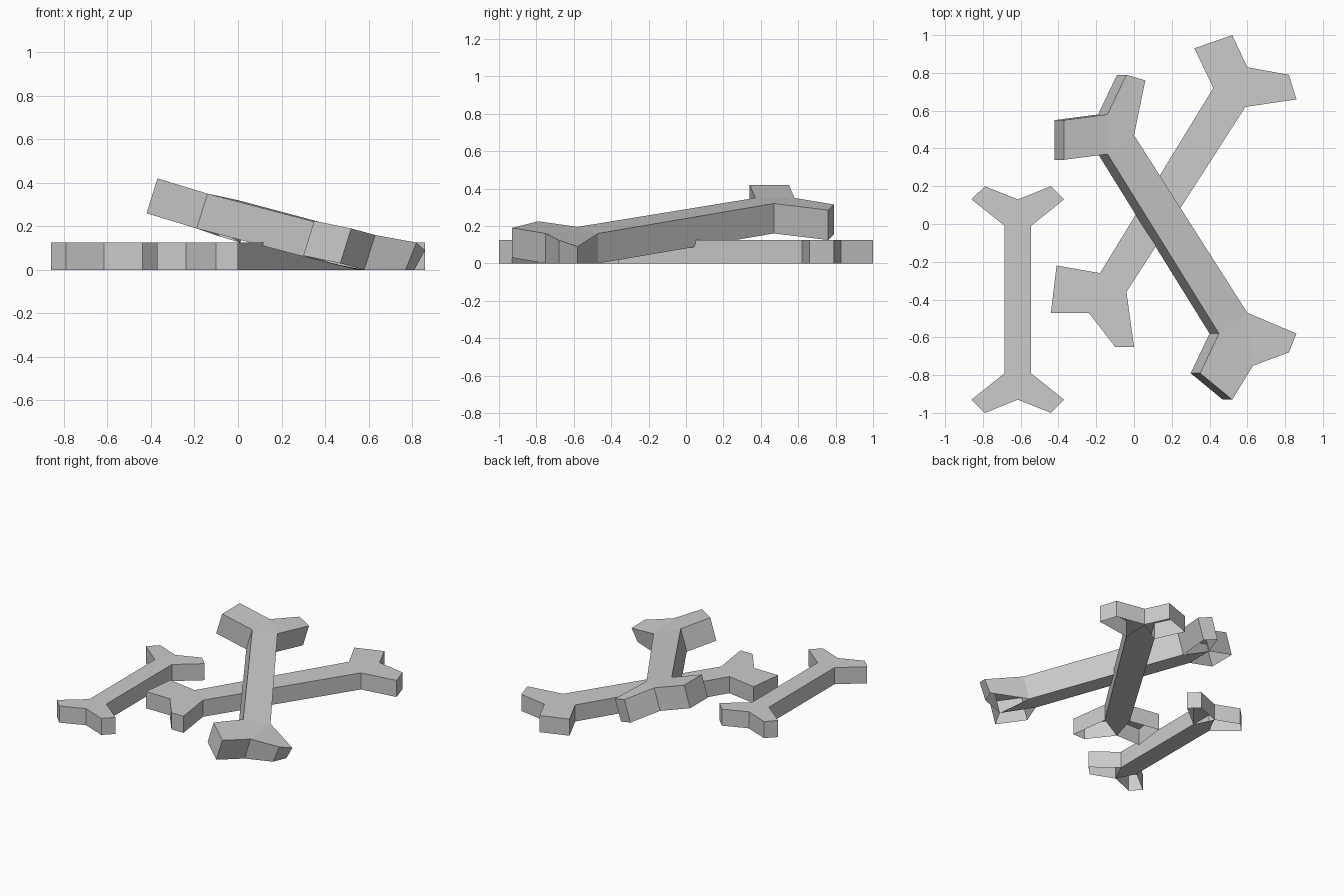
import bpy

cube = bpy.data.objects.get("Cube")
if cube:
    bpy.data.objects.remove(cube, do_unlink=True)

# One plain grey bone colour
bone_grey = bpy.data.materials.new("bone_grey")
bone_grey.use_nodes = True
colour = (0.6, 0.6, 0.6, 1)
bone_grey.diffuse_color = colour
shader = next(n for n in bone_grey.node_tree.nodes if n.type == 'BSDF_PRINCIPLED')
shader.inputs["Base Color"].default_value = colour


def end_faces(start):
    """Two lobes and the centre triangle of one seven-point bone end."""
    neck_a, tip_a, tip_b, notch, tip_c, tip_d, neck_b = range(start, start + 7)
    lobes = [(neck_a, tip_a, tip_b, notch), (notch, tip_c, tip_d, neck_b)]
    return lobes, (neck_a, notch, neck_b)


def make_bone(name, top, drop, lean=0.0):
    """Outline runs counter-clockwise: seven points per end, neck to neck."""
    count = len(top)
    bottom = [(x + lean, y, max(0.0, z - drop)) for x, y, z in top]
    faces = [(6, 7, 13, 0)]                      # shaft top
    under = [(6, 7, 13, 0)]                      # shaft underside
    for start in (0, 7):
        lobes, centre = end_faces(start)
        faces += lobes + [centre]
        under.append(centre)                     # lobes stay hollow below
    faces += [tuple(i + count for i in reversed(f)) for f in under]
    for i in range(count):                       # side walls
        j = (i + 1) % count
        faces.append((i, i + count, j + count, j))
    mesh = bpy.data.meshes.new(name)
    mesh.from_pydata(list(top) + bottom, [], faces)
    mesh.materials.append(bone_grey)
    mesh.update()
    bone = bpy.data.objects.new(name, mesh)
    bpy.context.collection.objects.link(bone)
    return bone


thickness = 0.125

# Small bone: one lobe mirrored to both sides and both ends
half = [(0.07, 0.39), (0.245, 0.53), (0.175, 0.6), (0, 0.53)]
end = half + [(-x, y) for x, y in reversed(half[:-1])]
outline = end + [(-x, -y) for x, y in end]
make_bone("small_bone",
          [(x - 0.615, y - 0.4, thickness) for x, y in outline], thickness)

# Long bone lying flat
long_outline = [
    (0.59, 0.62), (0.86, 0.66), (0.82, 0.79), (0.6, 0.83),
    (0.52, 1), (0.32, 0.93), (0.42, 0.72),
    (-0.18, -0.26), (-0.41, -0.22), (-0.44, -0.47), (-0.24, -0.47),
    (-0.1, -0.65), (0, -0.65), (-0.04, -0.36)]
make_bone("flat_long_bone", [(x, y, thickness) for x, y in long_outline], thickness)

# Long bone leaning across the flat one
leaning_outline = [
    (0, 0.47, 0.32), (0.06, 0.76, 0.285), (-0.04, 0.79, 0.315), (-0.14, 0.58, 0.35),
    (-0.37, 0.55, 0.42), (-0.37, 0.34, 0.42), (-0.14, 0.37, 0.35),
    (0.45, -0.58, 0.195), (0.35, -0.79, 0.225), (0.52, -0.93, 0.19), (0.63, -0.75, 0.16),
    (0.82, -0.68, 0.125), (0.86, -0.58, 0.09), (0.6, -0.47, 0.16)]
make_bone("leaning_long_bone", leaning_outline, 0.16, -0.05)
